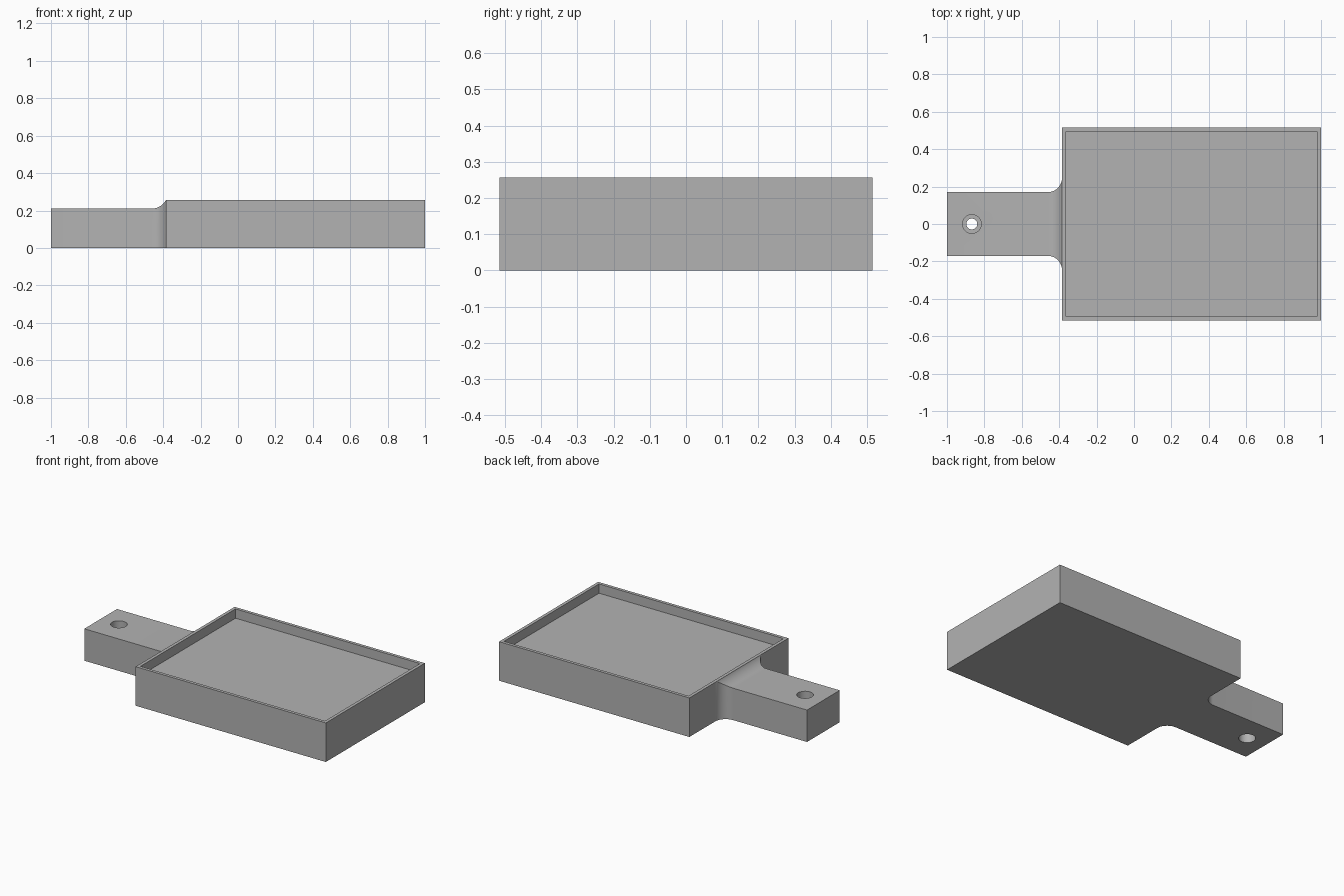
import bpy, bmesh, math
from mathutils import Vector

cube = bpy.data.objects.get("Cube")
if cube:
    bpy.data.objects.remove(cube, do_unlink=True)

GREY = (0.45, 0.45, 0.45, 1)
grey = bpy.data.materials.new("plain grey")
grey.use_nodes = True
grey.diffuse_color = GREY
grey.node_tree.nodes["Principled BSDF"].inputs["Base Color"].default_value = GREY

# Main dimensions
X0, X1, HALF_Y, TOP = -0.385, 1.0, 0.515, 0.257
WALL, FLOOR = 0.021, 0.196
GRIP_Y, GRIP_TOP = 0.17, 0.21
OVERLAP = X0 + 0.01


def prism(name, outline, direction):
    """Extrude a closed planar outline along a direction."""
    bm = bmesh.new()
    face = bm.faces.new([bm.verts.new(p) for p in outline])
    moved = bmesh.ops.extrude_face_region(bm, geom=[face])["geom"]
    bmesh.ops.translate(bm, vec=Vector(direction),
                        verts=[v for v in moved if isinstance(v, bmesh.types.BMVert)])
    bmesh.ops.recalc_face_normals(bm, faces=bm.faces)
    mesh = bpy.data.meshes.new(name)
    bm.to_mesh(mesh)
    bm.free()
    mesh.materials.append(grey)
    obj = bpy.data.objects.new(name, mesh)
    bpy.context.collection.objects.link(obj)
    return obj


def block(name, x0, x1, half_y, z0, z1):
    corners = [(x0, -half_y, z0), (x1, -half_y, z0), (x1, half_y, z0), (x0, half_y, z0)]
    return prism(name, corners, (0, 0, z1 - z0))


def bore(name, radius, z0, z1, x=-0.867, sides=48):
    ring = [(x + radius * math.cos(i * math.tau / sides),
             radius * math.sin(i * math.tau / sides), z0) for i in range(sides)]
    return prism(name, ring, (0, 0, z1 - z0))


def combine(target, tool, operation):
    """Apply a boolean and discard the tool."""
    tool.hide_render = True
    mod = target.modifiers.new(operation, 'BOOLEAN')
    mod.operation, mod.object, mod.solver = operation, tool, 'EXACT'
    bpy.context.view_layer.objects.active = target
    bpy.ops.object.modifier_apply(modifier=mod.name)
    bpy.data.objects.remove(tool, do_unlink=True)


def flare(run, rise, steps=14):
    """Concave arc ending at X0: tangent to the grip, climbing by rise."""
    radius = (run * run + rise * rise) / (2 * rise)
    sweep = math.asin(min(1, run / radius))
    return [(X0 - run + radius * math.sin(sweep * i / steps),
             radius * (1 - math.cos(sweep * i / steps))) for i in range(steps + 1)]


# Grip: plan outline cut to its side profile
side = [(-1, GRIP_Y)] + [(x, GRIP_Y + d) for x, d in flare(0.077, 0.077)]
side.append((OVERLAP, side[-1][1]))
plan = [(x, y, 0) for x, y in side] + [(x, -y, 0) for x, y in reversed(side)]
grip = prism("grip", plan, (0, 0, TOP))

crest = [(-1.1, GRIP_TOP)] + [(x, GRIP_TOP + d) for x, d in flare(0.077, TOP - GRIP_TOP)]
above = [(x, -0.4, z) for x, z in crest] + [(X0, -0.4, TOP + 0.1), (-1.1, -0.4, TOP + 0.1)]
combine(grip, prism("grip_top_cutter", above, (0, 0.8, 0)), 'DIFFERENCE')

# Hanging hole, wider at both ends
for args in (("hole", 0.029, -0.1, 0.4), ("lower_bore", 0.05, -0.1, 0.08),
             ("upper_bore", 0.05, 0.13, 0.4)):
    combine(grip, bore(*args), 'DIFFERENCE')

# Tray with a shallow recess, joined to the grip
tray = block("tray_with_handle", X0, X1, HALF_Y, 0, TOP)
combine(tray, grip, 'UNION')
combine(tray, block("recess_cutter", X0 + WALL, X1 - WALL, HALF_Y - WALL, FLOOR, TOP + 0.1),
        'DIFFERENCE')

bpy.ops.object.select_all(action='DESELECT')
tray.select_set(True)
bpy.context.view_layer.objects.active = tray
bpy.ops.object.shade_smooth_by_angle(angle=math.radians(30))
